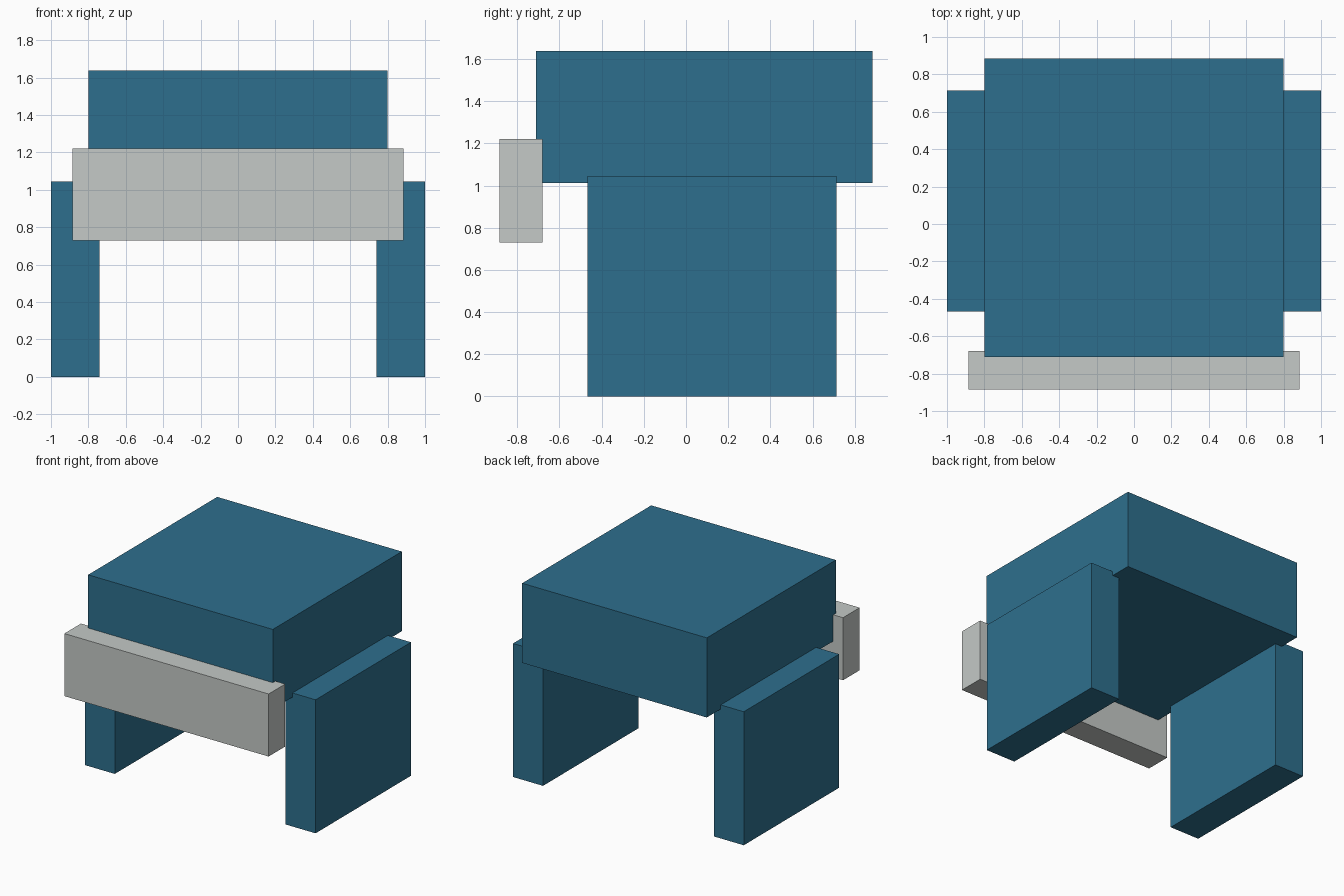
import bpy

if "Cube" in bpy.data.objects:
    bpy.data.objects.remove(bpy.data.objects["Cube"])


def material(name, rgb):
    m = bpy.data.materials.new(name)
    m.diffuse_color = (*rgb, 1.0)
    m.use_nodes = True
    m.node_tree.nodes["Principled BSDF"].inputs["Base Color"].default_value = m.diffuse_color
    return m


def box(name, lo, hi, mat):
    """Axis-aligned box between two corners."""
    centre = [(a + b) / 2 for a, b in zip(lo, hi)]
    bpy.ops.mesh.primitive_cube_add(size=1, location=centre)
    ob = bpy.context.object
    ob.name = name
    ob.scale = [b - a for a, b in zip(lo, hi)]
    bpy.ops.object.transform_apply(location=False, rotation=False, scale=True)
    ob.data.materials.append(mat)
    return ob


blue = material("steel blue", (0.027, 0.159, 0.27))
grey = material("light grey", (0.555, 0.588, 0.571))

# Thick top block
box("top_block", (-0.80, -0.712, 1.013), (0.80, 0.885, 1.637), blue)

# Side panels, mirrored left and right
for side, x0, x1 in (("left", -1.0, -0.74), ("right", 0.74, 1.0)):
    box(side + "_side_panel", (x0, -0.468, 0.0), (x1, 0.713, 1.046), blue)

# Front bar
box("front_bar", (-0.885, -0.885, 0.73), (0.885, -0.68, 1.22), grey)
